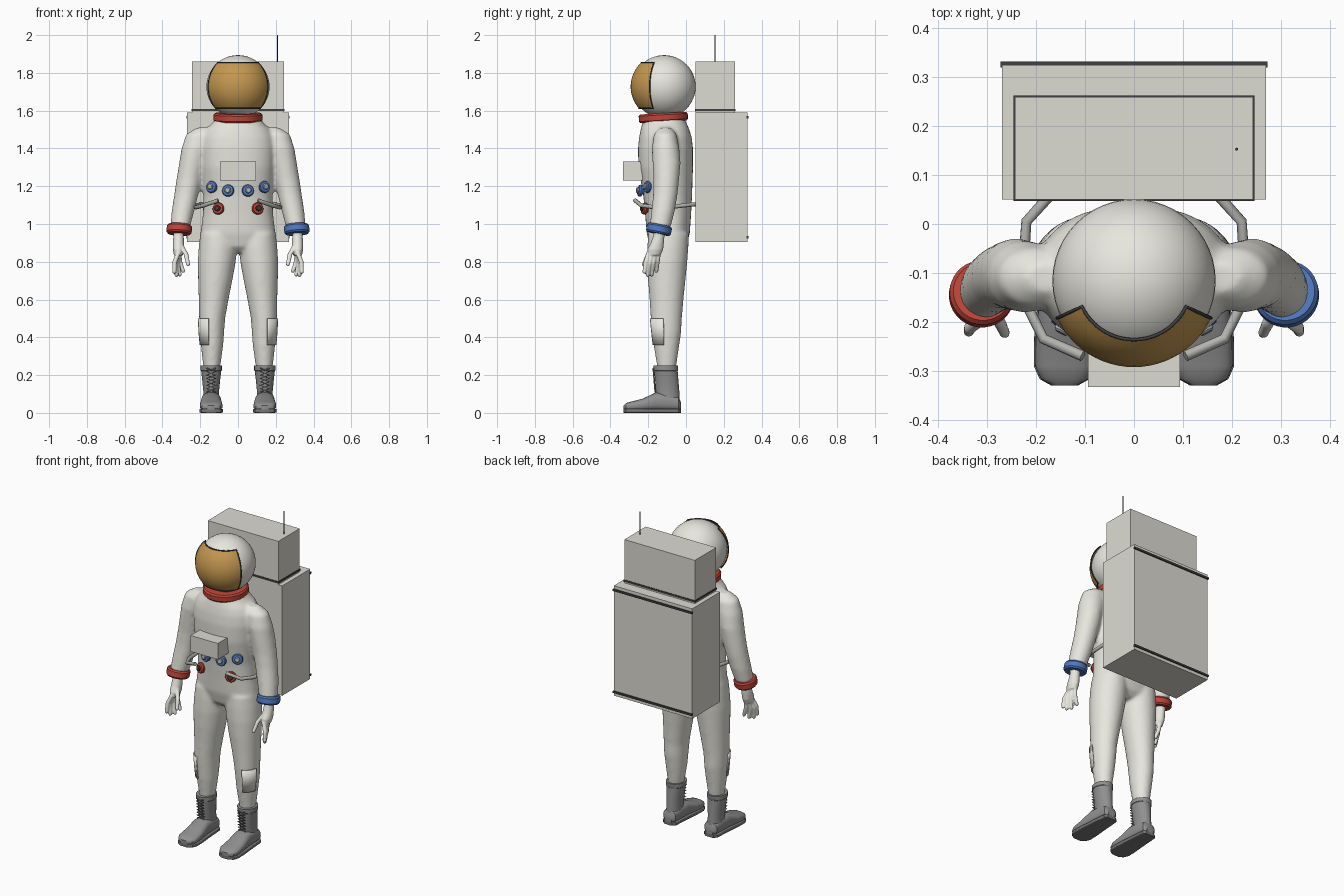
import bpy, bmesh, math
from mathutils import Vector, Matrix

if "Cube" in bpy.data.objects:
    bpy.data.objects.remove(bpy.data.objects["Cube"])

X, Y, Z = Vector((1, 0, 0)), Vector((0, 1, 0)), Vector((0, 0, 1))


def material(name, *rgb):
    m = bpy.data.materials.new(name)
    m.use_nodes = True
    m.diffuse_color = (*rgb, 1)
    bsdf = next(n for n in m.node_tree.nodes if n.type == 'BSDF_PRINCIPLED')
    bsdf.inputs["Base Color"].default_value = (*rgb, 1)
    return m


SUIT = material("suit_white", .80, .79, .73)
PACK = material("pack_grey", .72, .71, .65)
BOOT = material("boot_grey", .28, .28, .28)
SOLE = material("sole_grey", .18, .18, .18)
GOLD = material("visor_gold", .55, .31, .08)
RED = material("ring_red", .52, .06, .04)
BLUE = material("ring_blue", .08, .19, .52)
DARK = material("trim_dark", .05, .05, .05)
HOSE = material("hose_grey", .45, .45, .43)


def oval(c, ru, rv, u=X, v=Y, p=2, n=32, a0=0, a1=360):
    """Superellipse ring, or an arc of one, around c in the u-v plane."""
    pts, full = [], a1 - a0 == 360
    for i in range(n):
        a = math.radians(a0 + (a1 - a0) * i / (n if full else n - 1))
        co, si = math.cos(a), math.sin(a)
        pts.append(Vector(c) + u * ru * math.copysign(abs(co) ** (2 / p), co)
                   + v * rv * math.copysign(abs(si) ** (2 / p), si))
    return pts


def loft(bm, rings, closed=True):
    rows = [[bm.verts.new(p) for p in r] for r in rings]
    n = len(rows[0])
    for a, b in zip(rows, rows[1:]):
        for i in range(n if closed else n - 1):
            j = (i + 1) % n
            bm.faces.new((a[i], a[j], b[j], b[i]))
    if closed:
        bm.faces.new(rows[0][::-1])
        bm.faces.new(rows[-1])


def finish(name, bm, mat):
    bmesh.ops.recalc_face_normals(bm, faces=bm.faces[:])
    me = bpy.data.meshes.new(name)
    bm.to_mesh(me)
    bm.free()
    me.materials.append(mat)
    ob = bpy.data.objects.new(name, me)
    bpy.context.collection.objects.link(ob)
    return ob


def lofted(name, rings, mat, closed=True):
    bm = bmesh.new()
    loft(bm, rings, closed)
    return finish(name, bm, mat)


def lathe(name, profile, mat, loc, axis=Z):
    ob = lofted(name, [oval((0, 0, z), r, r) for r, z in profile], mat)
    ob.location = loc
    ob.rotation_euler = Vector(axis).to_track_quat('Z', 'Y').to_euler()
    return ob


def box(name, lo, hi, mat):
    lo, hi = Vector(lo), Vector(hi)
    bm = bmesh.new()
    bmesh.ops.create_cube(bm, size=1, matrix=Matrix.Translation((lo + hi) / 2)
                          @ Matrix.Diagonal((*(hi - lo), 1)))
    return finish(name, bm, mat)


def wire(name, pts, r, mat, cyclic=False):
    cu = bpy.data.curves.new(name, 'CURVE')
    cu.dimensions, cu.bevel_depth, cu.bevel_resolution = '3D', r, 2
    cu.use_fill_caps = True
    sp = cu.splines.new('POLY')
    sp.points.add(len(pts) - 1)
    for q, p in zip(sp.points, pts):
        q.co = (*p, 1)
    sp.use_cyclic_u = cyclic
    cu.materials.append(mat)
    ob = bpy.data.objects.new(name, cu)
    bpy.context.collection.objects.link(ob)
    return ob


def blend(ob, voxel, steps):
    """Fuse overlapping volumes into one soft skin."""
    m = ob.modifiers.new("fuse", 'REMESH')
    m.mode, m.voxel_size, m.use_smooth_shade = 'VOXEL', voxel, True
    m = ob.modifiers.new("soften", 'SMOOTH')
    m.factor, m.iterations = .5, steps


# Suit: rows are z, half width, front y, back y
TORSO = [(.85, .09, -.16, -.03), (.88, .17, -.19, 0), (.95, .198, -.208, .02),
         (1.05, .186, -.216, .027), (1.15, .182, -.226, .032), (1.3, .195, -.252, .037),
         (1.4, .2, -.254, .037), (1.46, .192, -.248, .03), (1.5, .172, -.24, .018),
         (1.54, .13, -.23, 0), (1.57, .115, -.22, -.01)]
# z, inner x, outer x, front y, back y
LEG = [(.22, .1, .18, -.15, -.055), (.27, .09, .187, -.157, -.048),
       (.36, .078, .197, -.172, -.035), (.43, .073, .203, -.18, -.025),
       (.5, .068, .206, -.187, -.022), (.6, .05, .208, -.193, -.013),
       (.7, .03, .211, -.201, -.003), (.8, .012, .213, -.206, .007),
       (.88, .004, .208, -.205, .013), (.95, .01, .2, -.2, .015)]
# centre x, centre y, z, radius x, radius y
ARM = [(.18, -.11, 1.51, .04, .03), (.2, -.11, 1.475, .075, .06), (.222, -.108, 1.4, .077, .073),
       (.242, -.103, 1.32, .07, .074), (.257, -.104, 1.24, .068, .068),
       (.273, -.109, 1.16, .064, .065), (.291, -.121, 1.07, .06, .062),
       (.307, -.138, .98, .052, .056)]


def leg_ring(s, row, grow=0, **kw):
    z, x0, x1, y0, y1 = row
    return oval((s * (x0 + x1) / 2, (y0 + y1) / 2, z), (x1 - x0) / 2 + grow,
                (y1 - y0) / 2 + grow, u=X * s, **kw)


bm = bmesh.new()
loft(bm, [oval((0, (a + b) / 2, z), w, (b - a) / 2, p=2.3, n=48) for z, w, a, b in TORSO])
for s in (-1, 1):
    loft(bm, [leg_ring(s, row) for row in LEG])
    loft(bm, [oval((s * x, y, z), rx, ry) for x, y, z, rx, ry in ARM])
blend(finish("suit", bm, SUIT), .01, 8)

# Limbs and everything mirrored
PALM = [(-.14, .98, .03, .03), (-.143, .94, .027, .029), (-.152, .9, .03, .035),
        (-.163, .865, .03, .042), (-.17, .835, .024, .036)]
FINGERS = [((.315, -.197, .85), (.335, -.212, .8), (.338, -.22, .745)),
           ((.316, -.18, .85), (.332, -.195, .79), (.326, -.203, .728)),
           ((.315, -.162, .85), (.322, -.175, .79), (.308, -.182, .73)),
           ((.313, -.145, .85), (.308, -.152, .8), (.29, -.157, .75)),
           ((.307, -.165, .9), (.275, -.2, .84), (.264, -.224, .785))]
FOOT = [(-.026, .018, .055, .025), (-.04, .012, .085, .043), (-.1, .01, .105, .048),
        (-.16, .01, .108, .052), (-.23, .01, .075, .059), (-.29, .01, .06, .06),
        (-.317, .012, .052, .048), (-.33, .018, .04, .025)]
SHAFT = [(.05, .046, -.15, -.032), (.11, .041, -.16, -.035), (.17, .047, -.163, -.04),
         (.222, .053, -.168, -.044), (.225, .056, -.172, -.042), (.25, .056, -.173, -.042)]
CUFF = [(.045, -.024), (.06, -.024), (.067, -.015), (.067, .015), (.06, .024), (.045, .024)]
KNOB = [(.018, -.03), (.018, 0), (.03, .002), (.032, .012), (.028, .02), (.018, .022)]

for s, side, cuff in ((-1, "right", RED), (1, "left", BLUE)):
    bm = bmesh.new()
    loft(bm, [oval((s * .315, y, z), rx, ry) for y, z, rx, ry in PALM])
    for f in FINGERS:
        tip = Vector(f[2]) - Z * .008
        loft(bm, [oval((s * x, y, z), r, r, n=12)
                  for (x, y, z), r in zip((*f, tip), (.013, .013, .011, .006))])
    blend(finish(side + "_hand", bm, SUIT), .0045, 2)
    lathe(side + "_cuff", CUFF, cuff, (s * .311, -.143, .972), (-s * .06, .2, 1))

    patch = lofted(side + "_knee_pocket",
                   [leg_ring(s, r, .004, n=12, a0=285, a1=350) for r in LEG[2:5]], SUIT, False)
    patch.modifiers.new("thickness", 'SOLIDIFY').thickness = .007
    patch.modifiers["thickness"].offset = 0

    # Boot
    bx = s * .142
    lofted(side + "_boot_foot", [oval((bx, y, (a + b) / 2), w, (b - a) / 2, v=Z, p=2.6)
                                 for y, a, b, w in FOOT], BOOT)
    lofted(side + "_boot_sole", [oval((bx, y, .011), w + .003, .011, v=Z, p=7)
                                 for y, a, b, w in FOOT], SOLE)
    lofted(side + "_boot_shaft", [oval((bx, (a + b) / 2, z), w, (b - a) / 2)
                                  for z, w, a, b in SHAFT], BOOT)
    for k in (-1, 1):
        wire(side + "_boot_lace", [(bx + k * (-1) ** i * .024, -.163 - i * .0015, .11 + i * .018)
                                   for i in range(8)], .004, SOLE)

    # Chest connectors
    for x, y, z, mat in ((.135, -.195, 1.195, BLUE), (.05, -.232, 1.175, BLUE),
                         (.1, -.21, 1.08, RED)):
        axis = Vector((s * x * 4, -1, .15)).normalized()
        loc = Vector((s * x, y, z))
        lathe(side + "_connector", KNOB, mat, loc, axis)
        lathe(side + "_connector_core", [(.016, 0), (.016, .008), (.012, .012)],
              HOSE if mat is BLUE else DARK, loc + axis * .02, axis)

    # Hose to the pack
    wire(side + "_hose", [(s * x, y, z) for x, y, z in (
        (.105, -.27, 1.125), (.185, -.235, 1.097), (.222, -.16, 1.088), (.226, -.08, 1.09),
        (.22, .005, 1.1), (.175, .055, 1.105))], .011, HOSE)

# Helmet, neck ring and visor
bm = bmesh.new()
bmesh.ops.create_uvsphere(bm, u_segments=48, v_segments=24, radius=.167,
                          matrix=Matrix.Translation((0, -.116, 1.727)))
finish("helmet", bm, SUIT)
lathe("neck_ring", [(.1, -.023), (.122, -.023), (.13, -.014), (.13, .014), (.122, .023),
                    (.1, .023)], RED, (0, -.12, 1.564), (0, -.06, 1))
rows = []
for i in range(13):
    t = math.radians(-41 + 88.5 * i / 12)
    r = .174 * math.cos(t)
    rows.append(oval((0, -.119, 1.727 + .174 * math.sin(t)), r, r, n=25, a0=-155, a1=-25))
visor = lofted("visor", rows, GOLD, False)
edge = rows[0] + [r[-1] for r in rows[1:-1]] + rows[-1][::-1] + [r[0] for r in rows[-2:0:-1]]
wire("visor_rim", edge, .0035, DARK, True)

# Life support pack, chest unit and antenna
box("pack_body", (-.27, .05, .905), (.27, .325, 1.59), PACK)
box("pack_top", (-.243, .05, 1.59), (.243, .26, 1.86), PACK)
box("pack_seam", (-.246, .047, 1.598), (.246, .263, 1.61), DARK)
for z in (.93, 1.565):
    box("pack_strip", (-.273, .32, z - .006), (.273, .332, z + .006), DARK)
box("chest_unit", (-.094, -.333, 1.23), (.094, -.23, 1.33), PACK)
lathe("antenna", [(.003, 0), (.003, .15)], DARK, (.21, .153, 1.85))

# Smooth shading with sharp edges kept
bpy.ops.object.select_all(action='DESELECT')
for ob in bpy.context.collection.objects:
    if ob.type == 'MESH':
        ob.select_set(True)
        bpy.context.view_layer.objects.active = ob
bpy.ops.object.shade_smooth_by_angle(angle=math.radians(35))
